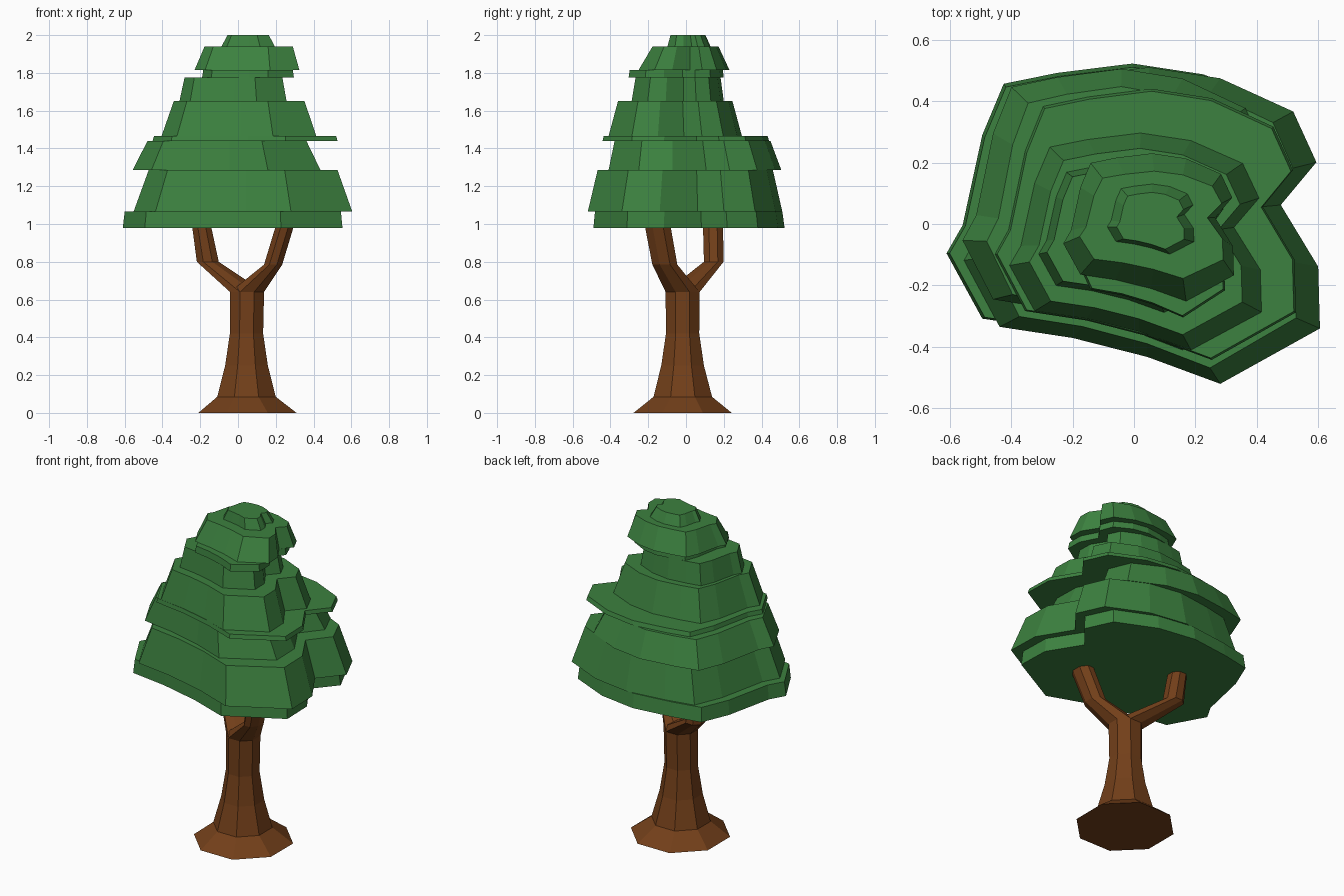
import bpy, bmesh, math


def material(name, rgb):
    m = bpy.data.materials.new(name)
    m.diffuse_color = (*rgb, 1)
    return m


LEAF = material("leaf_green", (0.045, 0.22, 0.05))
BARK = material("bark_brown", (0.17, 0.05, 0.01))


def loft(name, rings, mat):
    """Closed solid through a list of rings with equal point counts."""
    bm = bmesh.new()
    loops = [[bm.verts.new(p) for p in ring] for ring in rings]
    n = len(loops[0])
    for a, b in zip(loops, loops[1:]):
        for i in range(n):
            j = (i + 1) % n
            bm.faces.new((a[i], a[j], b[j], b[i]))
    bm.faces.new(loops[0][::-1])
    bm.faces.new(loops[-1])
    bmesh.ops.recalc_face_normals(bm, faces=bm.faces)
    me = bpy.data.meshes.new(name)
    bm.to_mesh(me)
    bm.free()
    me.materials.append(mat)
    ob = bpy.data.objects.new(name, me)
    bpy.context.collection.objects.link(ob)
    return ob


def octagon(x, y, z, rx, ry):
    k = 1 / math.cos(math.pi / 8)
    angles = [math.pi / 8 + i * math.pi / 4 for i in range(8)]
    return [(x + k * rx * math.cos(a), y + k * ry * math.sin(a), z) for a in angles]


# Leaf outline in unit-box coordinates, with the notch on the right
OUTLINE = [(0, .39), (.10, .18), (.305, .145), (.515, .085), (.72, 0), (1, .175),
           (.995, .37), (.89, .565), (.99, .70), (.925, .86), (.72, .965),
           (.52, 1), (.31, .97), (.16, .935), (.10, .77), (.045, .48)]


def leaf_ring(z, x0, x1, y0, y1):
    return [(x0 + u * (x1 - x0), y0 + v * (y1 - y0), z) for u, v in OUTLINE]


# Leaf tiers: bottom and top rings as (z, x range, y range)
TIERS = [
    ((.98, -.61, .553, -.49, .522), (1.065, -.60, .545, -.482, .51)),
    ((1.065, -.553, .605, -.52, .51), (1.285, -.473, .527, -.468, .46)),
    ((1.285, -.558, .437, -.41, .505), (1.44, -.479, .362, -.378, .447)),
    ((1.44, -.452, .527, -.442, .44), (1.465, -.445, .52, -.436, .432)),
    ((1.465, -.405, .415, -.41, .296), (1.65, -.34, .352, -.36, .246)),
    ((1.65, -.31, .257, -.288, .20), (1.775, -.283, .235, -.267, .183)),
    ((1.775, -.19, .296, -.304, .20), (1.815, -.184, .29, -.298, .195)),
    ((1.815, -.23, .325, -.251, .23), (1.94, -.177, .29, -.177, .172)),
    ((1.94, -.087, .195, -.098, .13), (2.0, -.056, .163, -.082, .103)),
]
for i, (low, high) in enumerate(TIERS, 1):
    loft(f"leaf_tier_{i}", [leaf_ring(*low), leaf_ring(*high)], LEAF)

# Flared eight-sided trunk
loft("trunk", [octagon(.05, -.018, 0, .26, .26),
               octagon(.045, -.017, .085, .155, .155),
               octagon(.045, -.018, .25, .113, .113),
               octagon(.045, -.018, .42, .088, .088),
               octagon(.048, -.018, .64, .09, .09)], BARK)

# Two forking branches
fork = octagon(.048, -.018, .64, .09, .09)
loft("left_branch", [fork, octagon(-.16, .147, .80, .058, .052),
                     octagon(-.193, .143, .99, .05, .053)], BARK)
loft("right_branch", [fork, octagon(.186, -.112, .785, .048, .066),
                      octagon(.248, -.15, .99, .048, .068)], BARK)
